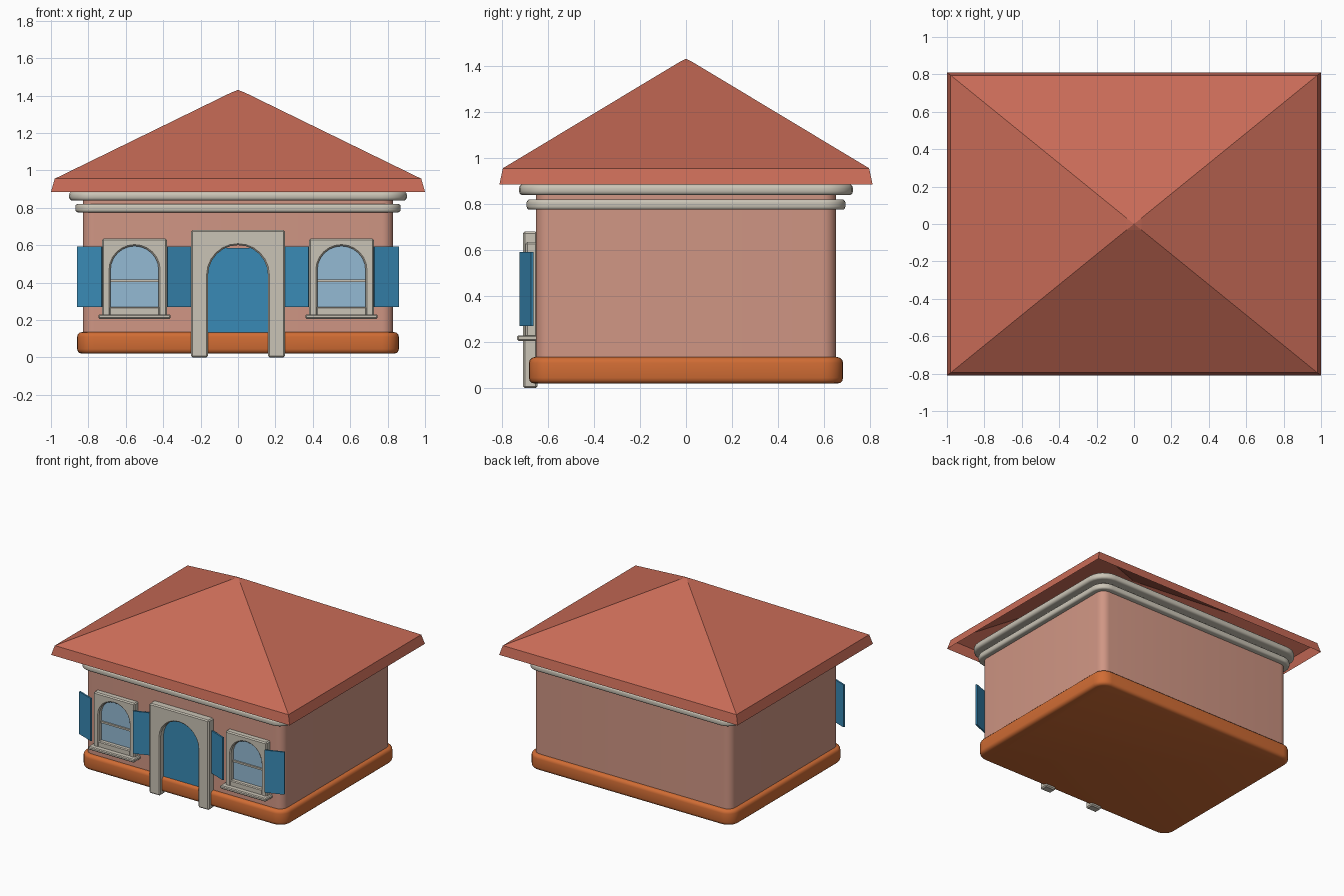
import bpy, bmesh, math
from mathutils import Matrix

if "Cube" in bpy.data.objects:
    bpy.data.objects.remove(bpy.data.objects["Cube"])


def material(name, r, g, b):
    lin = lambda c: ((c / 255 + 0.055) / 1.055) ** 2.4
    m = bpy.data.materials.new(name)
    m.diffuse_color = (lin(r), lin(g), lin(b), 1)
    m.use_nodes = True
    m.node_tree.nodes["Principled BSDF"].inputs["Base Color"].default_value = m.diffuse_color
    return m


WALL = material("wall_pink", 208, 150, 132)
ROOF = material("roof_terracotta", 200, 107, 87)
STONE = material("trim_stone", 202, 196, 182)
BASE = material("base_orange", 208, 108, 52)
BLUE = material("shutter_blue", 57, 138, 182)
GLASS = material("window_glass", 148, 186, 212)


def finish(name, bm, mat, bevel=0, segments=1, smooth=False):
    bmesh.ops.recalc_face_normals(bm, faces=bm.faces)
    me = bpy.data.meshes.new(name)
    bm.to_mesh(me)
    bm.free()
    me.materials.append(mat)
    ob = bpy.data.objects.new(name, me)
    bpy.context.collection.objects.link(ob)
    if bevel:
        mod = ob.modifiers.new("bevel", 'BEVEL')
        mod.width, mod.segments = bevel, segments
        mod.limit_method, mod.angle_limit = 'ANGLE', math.radians(40)
    if smooth:
        for p in me.polygons:
            p.use_smooth = True
        me.set_sharp_from_angle(angle=math.radians(35))
    return ob


def box(name, mat, x, y, z, bevel=0, turn=0):
    """Box from (min, max) ranges, optionally turned about its upright axis."""
    bm = bmesh.new()
    size = Matrix.Diagonal((x[1] - x[0], y[1] - y[0], z[1] - z[0], 1))
    centre = Matrix.Translation((sum(x) / 2, sum(y) / 2, sum(z) / 2))
    bmesh.ops.create_cube(bm, size=1, matrix=centre @ Matrix.Rotation(turn, 4, 'Z') @ size)
    return finish(name, bm, mat, bevel)


def stack_rings(bm, rings):
    for a, b in zip(rings, rings[1:]):
        for i in range(len(a)):
            j = (i + 1) % len(a)
            bm.faces.new((a[i], a[j], b[j], b[i]))


def rounded_band(name, mat, profile, hx=0.83, hy=0.652, r=0.06, steps=6):
    """Rounded rectangle swept up a profile of (outward offset, height)."""
    bm = bmesh.new()
    rings = []
    for d, z in profile:
        ring = []
        for k, (sx, sy) in enumerate([(1, 1), (-1, 1), (-1, -1), (1, -1)]):
            for s in range(steps + 1):
                a = math.pi / 2 * (k + s / steps)
                ring.append(bm.verts.new((sx * (hx - r) + (r + d) * math.cos(a),
                                          sy * (hy - r) + (r + d) * math.sin(a), z)))
        rings.append(ring)
    stack_rings(bm, rings)
    bm.faces.new(rings[0])
    bm.faces.new(rings[-1])
    return finish(name, bm, mat, smooth=True)


def soft_edge(d, z0, z1, r, steps=3):
    """Profile with rounded lower and upper edges."""
    arc = [math.pi / 2 * i / steps for i in range(steps + 1)]
    low = [(d - r + r * math.sin(a), z0 + r - r * math.cos(a)) for a in arc]
    return low + [(o, z0 + z1 - z) for o, z in reversed(low)]


def arch_frame(name, cx, half, opening, z0, z1, spring, y0, y1, steps=12):
    """Rectangular surround with an arched opening that runs to its foot."""
    pts = [(-half, z0), (-half, z1), (half, z1), (half, z0), (opening, z0)]
    for i in range(steps + 1):
        a = math.pi * i / steps
        pts.append((opening * math.cos(a), spring + opening * math.sin(a)))
    pts.append((-opening, z0))
    bm = bmesh.new()
    face = bm.faces.new([bm.verts.new((cx + x, y0, z)) for x, z in pts])
    out = bmesh.ops.extrude_face_region(bm, geom=[face])
    moved = [v for v in out["geom"] if isinstance(v, bmesh.types.BMVert)]
    bmesh.ops.translate(bm, verts=moved, vec=(0, y1 - y0, 0))
    return finish(name, bm, STONE, bevel=0.008)


# Walls, plinth and cornice
rounded_band("walls", WALL, [(0, 0.05), (0, 0.86)])
rounded_band("plinth", BASE, soft_edge(0.03, 0.02, 0.135, 0.025))
rounded_band("lower_cornice", STONE, soft_edge(0.04, 0.775, 0.82, 0.014))
rounded_band("upper_cornice", STONE, soft_edge(0.073, 0.838, 0.886, 0.018))

# Hipped roof, open underneath
bm = bmesh.new()
rings = [[bm.verts.new((sx * x, sy * y, z)) for sx, sy in ((1, 1), (-1, 1), (-1, -1), (1, -1))]
         for x, y, z in ((1, 0.81, 0.885), (0.98, 0.795, 0.955), (0.04, 0.032, 1.414))]
stack_rings(bm, rings)
tip = bm.verts.new((0, 0, 1.43))
for i in range(4):
    bm.faces.new((rings[-1][i], rings[-1][(i + 1) % 4], tip))
finish("roof", bm, ROOF)

# Door and its surround
box("door", BLUE, (-0.165, 0.165), (-0.664, -0.64), (0.1, 0.585))
arch_frame("door_surround", 0, 0.25, 0.16, 0.0, 0.68, 0.44, -0.708, -0.645)

# Windows with glazing bar, sill and half-open shutters
for side, s in (("left", -1), ("right", 1)):
    c = s * 0.553
    box(side + "_window_glass", GLASS, (c - 0.14, c + 0.14), (-0.662, -0.645), (0.25, 0.61))
    arch_frame(side + "_window_frame", c, 0.173, 0.129, 0.222, 0.635, 0.466, -0.697, -0.645)
    box(side + "_window_rail", STONE, (c - 0.135, c + 0.135), (-0.694, -0.645), (0.222, 0.27), 0.006)
    box(side + "_glazing_bar", STONE, (c - 0.132, c + 0.132), (-0.673, -0.655), (0.403, 0.416))
    box(side + "_window_sill", STONE, (c - 0.193, c + 0.193), (-0.733, -0.645), (0.206, 0.23), 0.006)
    for e in (-1, 1):
        sc = c + e * 0.24
        box(side + ("_outer" if e == s else "_inner") + "_shutter", BLUE,
            (sc - 0.07, sc + 0.07), (-0.698, -0.686), (0.27, 0.592), turn=e * 0.36)
